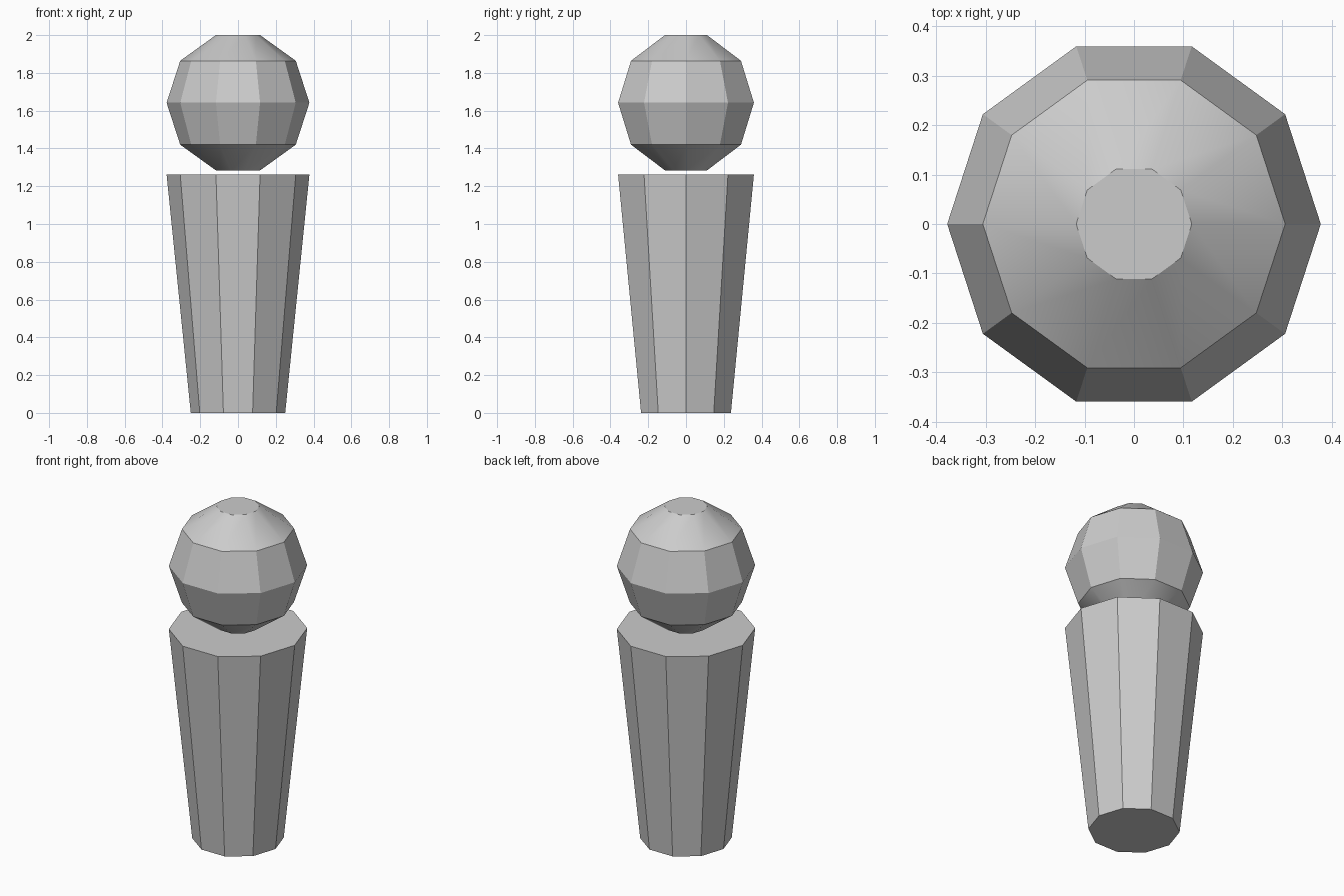
import bpy
import bmesh
import math

cube = bpy.data.objects.get("Cube")
if cube:
    bpy.data.objects.remove(cube, do_unlink=True)

SIDES = 10

# Single grey material
grey = bpy.data.materials.new("plain grey")
grey.use_nodes = True
grey.diffuse_color = (0.6, 0.6, 0.6, 1)
grey.node_tree.nodes["Principled BSDF"].inputs["Base Color"].default_value = (0.6, 0.6, 0.6, 1)


def lathe(name, profile):
    """Stack ten-sided rings of (radius, height) into a closed solid."""
    bm = bmesh.new()
    rings = []
    for radius, z in profile:
        angles = [math.tau * i / SIDES for i in range(SIDES)]
        rings.append([bm.verts.new((radius * math.cos(a), radius * math.sin(a), z))
                      for a in angles])
    for low, high in zip(rings, rings[1:]):
        for i in range(SIDES):
            j = (i + 1) % SIDES
            bm.faces.new((low[i], low[j], high[j], high[i]))
    bm.faces.new(reversed(rings[0]))
    bm.faces.new(rings[-1])
    mesh = bpy.data.meshes.new(name)
    bm.to_mesh(mesh)
    bm.free()
    mesh.materials.append(grey)
    obj = bpy.data.objects.new(name, mesh)
    bpy.context.collection.objects.link(obj)
    return obj


# Tapered body, wider at the shoulders
body = lathe("body", [(0.25, 0), (0.378, 1.262)])

# Faceted ball head floating just above the body
head = lathe("head", [(0.117, 1.284), (0.306, 1.42), (0.378, 1.642),
                      (0.306, 1.864), (0.117, 2.0)])

# Shallow cones of the head blend smoothly, steeper facets stay crisp
bpy.ops.object.select_all(action='DESELECT')
for obj in (body, head):
    obj.select_set(True)
bpy.context.view_layer.objects.active = head
bpy.ops.object.shade_smooth_by_angle(angle=math.radians(30))
